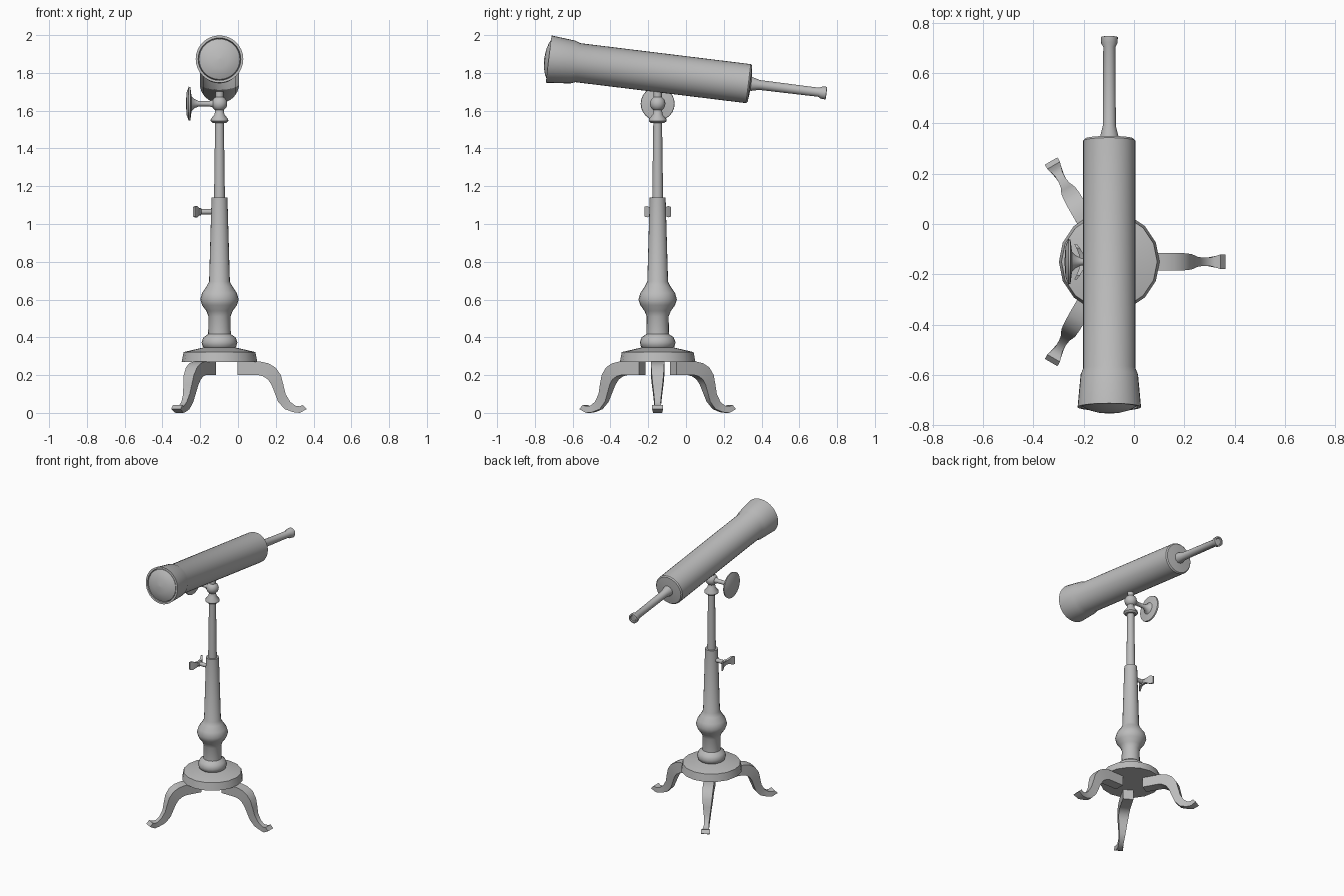
import bpy
import bmesh
import math
from mathutils import Matrix, Vector

if "Cube" in bpy.data.objects:
    bpy.data.objects.remove(bpy.data.objects["Cube"], do_unlink=True)

grey = bpy.data.materials.new("plain grey")
grey.use_nodes = True
grey.diffuse_color = (0.5, 0.5, 0.5, 1)
grey.node_tree.nodes["Principled BSDF"].inputs["Base Color"].default_value = grey.diffuse_color

AXIS = Vector((-0.098, -0.15, 0))  # centre line of the stand


def finish(name, bm, matrix, angle=35):
    """Turn a bmesh into a named, shaded object."""
    bmesh.ops.recalc_face_normals(bm, faces=bm.faces)
    mesh = bpy.data.meshes.new(name)
    bm.to_mesh(mesh)
    bm.free()
    mesh.materials.append(grey)
    obj = bpy.data.objects.new(name, mesh)
    obj.matrix_world = matrix
    bpy.context.collection.objects.link(obj)
    bpy.ops.object.select_all(action="DESELECT")
    bpy.context.view_layer.objects.active = obj
    obj.select_set(True)
    bpy.ops.object.shade_smooth_by_angle(angle=math.radians(angle))
    return obj


def loft(name, rings, matrix, angle=35):
    """Skin a list of equal-length point rings and cap both ends."""
    bm = bmesh.new()
    loops = [[bm.verts.new(p) for p in ring] for ring in rings]
    count = len(loops[0])
    for a, b in zip(loops, loops[1:]):
        for i in range(count):
            j = (i + 1) % count
            bm.faces.new((a[i], a[j], b[j], b[i]))
    bm.faces.new(loops[0])
    bm.faces.new(loops[-1])
    return finish(name, bm, matrix, angle)


def lathe(name, profile, matrix, sides=24, angle=35):
    """Spin (radius, height) points around local z."""
    turns = [math.tau * i / sides for i in range(sides)]
    rings = [[(r * math.cos(t), r * math.sin(t), h) for t in turns] for r, h in profile]
    return loft(name, rings, matrix, angle)


stand = Matrix.Translation(AXIS)

# Round base plate
lathe("base_plate", [(0.2, 0.27), (0.19, 0.322), (0.09, 0.345)], stand, 16, 30)

# Turned lower column
lathe("lower_column", [
    (0.07, 0.335), (0.088, 0.35), (0.095, 0.373), (0.085, 0.4), (0.06, 0.417),
    (0.058, 0.51), (0.07, 0.54), (0.092, 0.57), (0.102, 0.6), (0.092, 0.635),
    (0.068, 0.67), (0.055, 0.695), (0.042, 1.14)], stand, 20, 45)

# Sliding rod and its collar
lathe("sliding_rod", [(0.029, 1.12), (0.023, 1.55)], stand, 16)
lathe("collar", [(0.036, 1.535), (0.047, 1.545), (0.046, 1.556),
                 (0.026, 1.58), (0.022, 1.61)], stand, 20)

# Pivot ball and the short post under the tube
PIVOT = 1.637
ball = [(max(0.041 * math.sin(math.pi * k / 10), 0.001), -0.041 * math.cos(math.pi * k / 10))
        for k in range(11)]
lathe("pivot_ball", ball, stand @ Matrix.Translation((0, 0, PIVOT)), 20)
lathe("tube_post", [(0.022, 1.66), (0.022, 1.73)], stand, 12)

# Side clamp with dished hand wheel, pointing to -x
to_right = Matrix.Rotation(-math.pi / 2, 4, "Y")
lathe("hand_wheel", [
    (0.022, 0.03), (0.014, 0.055), (0.014, 0.11), (0.026, 0.135), (0.04, 0.148),
    (0.088, 0.154), (0.09, 0.163), (0.06, 0.174), (0.002, 0.178)],
    stand @ Matrix.Translation((0, 0, PIVOT)) @ to_right, 24)

# Wing screw for the height lock
screw = stand @ Matrix.Translation((0, 0, 1.065))
lathe("lock_screw", [(0.014, 0.03), (0.014, 0.095), (0.02, 0.1), (0.018, 0.115)],
      screw @ to_right, 12)
for label, side in (("left", 1), ("right", -1)):
    wing = []
    for y, x, half_z, half_x in ((0, -0.108, 0.012, 0.009), (0.03, -0.112, 0.017, 0.009),
                                 (0.055, -0.124, 0.03, 0.007), (0.07, -0.134, 0.026, 0.005)):
        wing.append([(x + half_x * u, side * y, half_z * v)
                     for u, v in ((-1, -1), (1, -1), (1, 1), (-1, 1))])
    loft("lock_wing_" + label, wing, screw)

# Three curved legs: outer point, inner point and half width at each station
stations = [
    ((0.095, 0.272), (0.095, 0.2), 0.034), ((0.215, 0.272), (0.205, 0.2), 0.035),
    ((0.26, 0.262), (0.23, 0.194), 0.035), ((0.297, 0.24), (0.257, 0.177), 0.034),
    ((0.325, 0.2), (0.275, 0.15), 0.031), ((0.338, 0.15), (0.29, 0.112), 0.026),
    ((0.35, 0.1), (0.31, 0.06), 0.02), ((0.375, 0.058), (0.345, 0.02), 0.016),
    ((0.402, 0.038), (0.39, 0.004), 0.017), ((0.425, 0.035), (0.425, 0), 0.024),
    ((0.442, 0.042), (0.462, 0.02), 0.029)]
rings = [[(a[0], -w, a[1]), (a[0], w, a[1]), (b[0], w, b[1]), (b[0], -w, b[1])]
         for a, b, w in stations]
for k, label in enumerate(("left", "rear_right", "front_right")):
    loft("leg_" + label, rings, stand @ Matrix.Rotation(k * math.tau / 3, 4, "Z"))

# Telescope frame: local z runs from the front rim down to the eyepiece
tilt = Matrix.Rotation(math.radians(-97), 4, "X")
scope = Matrix.Translation((AXIS.x, -0.727, 1.873)) @ tilt

# Main tube with flared hood, hollow at the front rim
lathe("main_tube", [
    (0.11, 0.02), (0.113, 0), (0.126, 0), (0.114, 0.13), (0.104, 0.155),
    (0.104, 1.065), (0.097, 1.073), (0.03, 1.08)], scope, 32, 25)

# Domed front lens
lathe("front_lens", [(0.112, 0.02), (0.108, 0.004), (0.085, -0.009),
                     (0.05, -0.019), (0.002, -0.024)], scope, 32)

# Eyepiece tube with flared ends
lathe("eyepiece", [
    (0.036, 1.07), (0.036, 1.085), (0.026, 1.125), (0.024, 1.44), (0.032, 1.455),
    (0.034, 1.48), (0.024, 1.482), (0.02, 1.476)], scope, 20)
